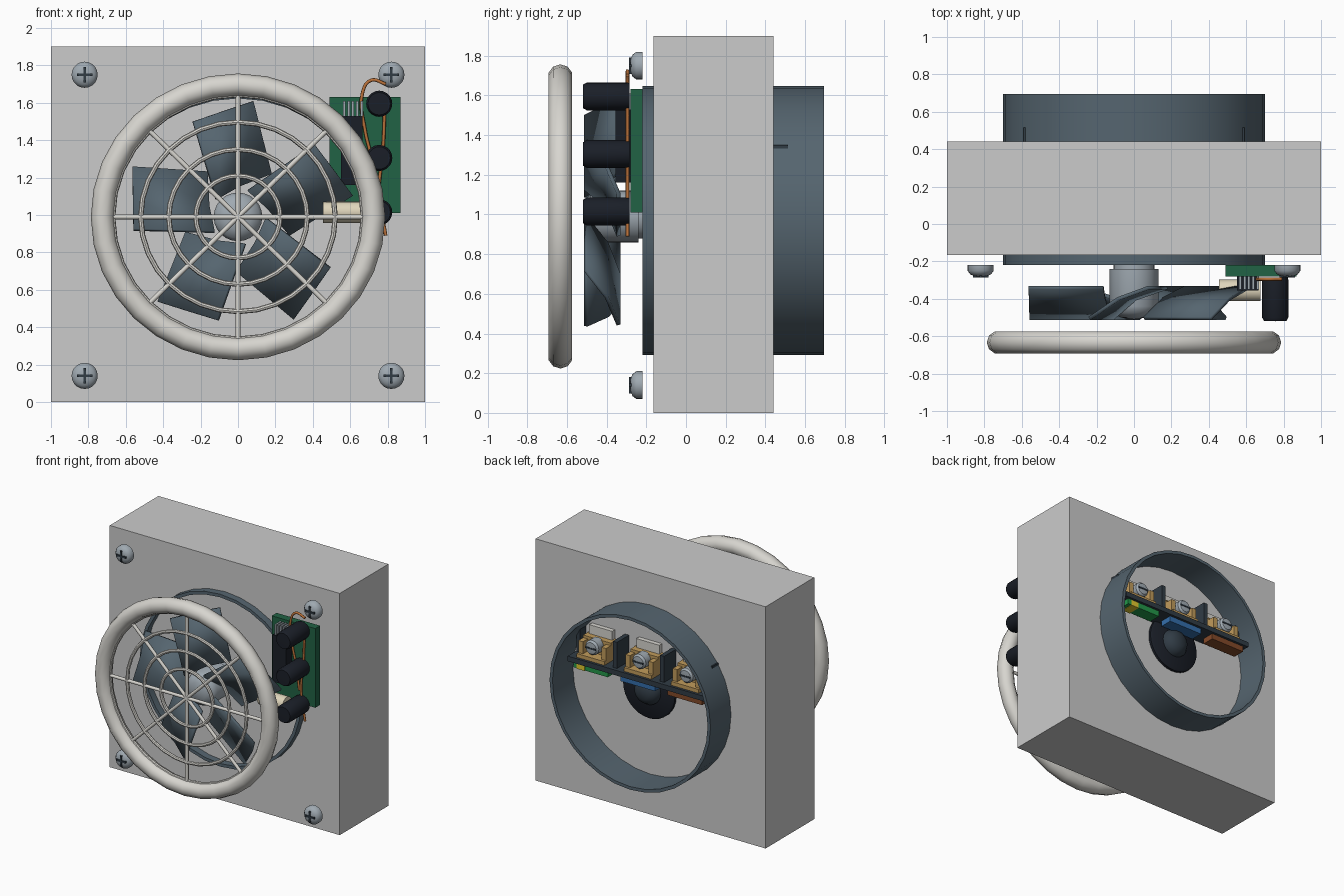
import bpy, bmesh
from math import sin, cos, pi, radians
from mathutils import Vector

if "Cube" in bpy.data.objects:
    bpy.data.objects.remove(bpy.data.objects["Cube"])


def mat(name, r, g, b):
    m = bpy.data.materials.new(name)
    m.diffuse_color = [(c / 255) ** 2.2 for c in (r, g, b)] + [1]
    m.use_nodes = True
    m.node_tree.nodes["Principled BSDF"].inputs["Base Color"].default_value = m.diffuse_color
    return m


HOUSING = mat("housing_grey", 200, 200, 196)
SLATE = mat("slate", 86, 101, 111)
DARK = mat("dark_slate", 52, 62, 71)
BLACK = mat("black_plastic", 32, 36, 44)
STEEL = mat("steel", 158, 168, 176)
WHITE = mat("off_white", 214, 212, 206)
GREEN = mat("board_green", 38, 98, 70)
COPPER = mat("copper", 184, 112, 60)
BRASS = mat("brass", 192, 154, 92)
CREAM = mat("cream", 222, 212, 186)
TAB_GREEN = mat("tab_green", 40, 150, 75)
TAB_YELLOW = mat("tab_yellow", 225, 200, 50)
TAB_BLUE = mat("tab_blue", 55, 110, 170)
TAB_BROWN = mat("tab_brown", 130, 75, 45)


def finish(name, bm, m, smooth=True):
    bmesh.ops.remove_doubles(bm, verts=bm.verts, dist=1e-5)
    bmesh.ops.recalc_face_normals(bm, faces=bm.faces)
    me = bpy.data.meshes.new(name)
    bm.to_mesh(me)
    bm.free()
    ob = bpy.data.objects.new(name, me)
    bpy.context.collection.objects.link(ob)
    me.materials.append(m)
    if smooth:
        bpy.ops.object.select_all(action='DESELECT')
        ob.select_set(True)
        bpy.context.view_layer.objects.active = ob
        bpy.ops.object.shade_smooth_by_angle(angle=radians(40))
    return ob


def box(name, x, y, z, m):
    """Box from (min, max) ranges."""
    bm = bmesh.new()
    bmesh.ops.create_cube(bm, size=1)
    for v in bm.verts:
        v.co = [r[0] if c < 0 else r[1] for c, r in zip(v.co, (x, y, z))]
    return finish(name, bm, m, False)


def lathe(name, profile, cx, cz, m, segs=24, zscale=1.0, closed=False):
    """Revolve (radius, y) points about an axis along y."""
    bm = bmesh.new()
    rings = []
    for i in range(segs):
        a = 2 * pi * i / segs
        rings.append([bm.verts.new((cx + r * cos(a), y, cz + r * sin(a) * zscale))
                      for r, y in profile])
    n = len(profile)
    for i in range(segs):
        p, q = rings[i], rings[(i + 1) % segs]
        for j in range(n if closed else n - 1):
            k = (j + 1) % n
            bm.faces.new((p[j], p[k], q[k], q[j]))
    return finish(name, bm, m)


def ring(name, R, r, y, cz, m, segs, sides):
    prof = [(R + r * cos(2 * pi * i / sides), y + r * sin(2 * pi * i / sides))
            for i in range(sides)]
    return lathe(name, prof, 0, cz, m, segs, 0.974, True)


def tube(name, pts, r, m, smooth=False):
    cu = bpy.data.curves.new(name, 'CURVE')
    cu.dimensions = '3D'
    cu.bevel_depth = r
    cu.bevel_resolution = 2
    cu.use_fill_caps = True
    cu.resolution_u = 6
    if smooth:
        s = cu.splines.new('BEZIER')
        s.bezier_points.add(len(pts) - 1)
        for b, p in zip(s.bezier_points, pts):
            b.co = p
            b.handle_left_type = b.handle_right_type = 'AUTO'
    else:
        s = cu.splines.new('POLY')
        s.points.add(len(pts) - 1)
        for b, p in zip(s.points, pts):
            b.co = (*p, 1)
    cu.materials.append(m)
    ob = bpy.data.objects.new(name, cu)
    bpy.context.collection.objects.link(ob)
    return ob


CZ = 0.99

# Housing block and the duct passing through it
box("housing", (-1, 1), (-0.165, 0.44), (0, 1.9), HOUSING)
lathe("duct", [(0.70, -0.22), (0.70, 0.695), (0.675, 0.695), (0.675, -0.22)],
      0, 0.97, SLATE, 32, 0.968, True)

# Front grille: heavy rim, thin rings, eight spokes
ring("grille_rim", 0.725, 0.062, -0.633, CZ, WHITE, 32, 10)
for i, R in enumerate((0.67, 0.52, 0.37, 0.225)):
    ring(f"grille_ring_{i}", R, 0.014, -0.633, CZ, WHITE, 32, 8)
for i in range(4):
    a = i * pi / 4
    d = Vector((cos(a), 0, sin(a) * 0.974)) * 0.69
    c = Vector((0, -0.633, CZ))
    tube(f"grille_spoke_{i}", [c - d, c + d], 0.013, WHITE)

# Fan hub with motor collar and shaft
lathe("fan_shaft", [(0, -0.15), (0.11, -0.15), (0.11, -0.25), (0, -0.25)], 0, CZ, STEEL)
lathe("fan_hub", [(0, -0.24), (0.13, -0.24), (0.13, -0.44), (0.115, -0.475),
                  (0.07, -0.50), (0, -0.51)], 0, CZ, STEEL)

# Five pitched, cambered blades: rows of (radius, across) root to tip
ROOT = [(0.11, 0.10), (0.16, -0.03), (0.20, -0.21)]
TIP = [(0.54, 0.16), (0.57, 0.0), (0.60, -0.17)]
DEPTH = [-0.505, -0.40, -0.34]
for i in range(5):
    a = radians(98.5 + 72 * i)
    bm = bmesh.new()
    rows = [[bm.verts.new((u * cos(a) - w * sin(a), y, CZ + u * sin(a) + w * cos(a)))
             for (u, w), y in zip(row, DEPTH)] for row in (ROOT, TIP)]
    for j in range(2):
        bm.faces.new((rows[0][j], rows[0][j + 1], rows[1][j + 1], rows[1][j]))
    blade = finish(f"fan_blade_{i}", bm, SLATE)
    s = blade.modifiers.new("thickness", 'SOLIDIFY')
    s.thickness = 0.02
    s.offset = 0

# Corner screws with cross recess
for x in (-0.82, 0.82):
    for z in (0.14, 1.75):
        lathe("corner_screw", [(0, -0.22), (0.07, -0.22), (0.07, -0.25), (0.055, -0.27),
                               (0.03, -0.279), (0, -0.281)], x, z, STEEL, 20)
        box("screw_cross_h", (x - 0.042, x + 0.042), (-0.287, -0.265), (z - 0.007, z + 0.007), DARK)
        box("screw_cross_v", (x - 0.007, x + 0.007), (-0.287, -0.265), (z - 0.042, z + 0.042), DARK)

# Circuit board with capacitors, chip, leads, resistor and wires
box("circuit_board", (0.49, 0.868), (-0.28, -0.22), (1.01, 1.632), GREEN)
for z in (1.595, 1.305, 1.015):
    lathe("capacitor", [(0, -0.285), (0.068, -0.285), (0.07, -0.30), (0.07, -0.50),
                        (0.06, -0.518), (0, -0.52)], 0.755, z, BLACK, 20)
box("chip", (0.55, 0.665), (-0.355, -0.28), (1.16, 1.53), BLACK)
for i in range(5):
    x = 0.562 + i * 0.023
    box("chip_lead", (x, x + 0.013), (-0.35, -0.28), (1.53, 1.61), STEEL)
bm = bmesh.new()
bmesh.ops.create_cone(bm, cap_ends=True, segments=16, radius1=0.058, radius2=0.058, depth=0.22)
for v in bm.verts:
    v.co = (0.565 + v.co.z, -0.355 + v.co.x, 1.015 + v.co.y)
finish("resistor", bm, CREAM)
tube("wire_a", [(0.79, -0.295, 1.70), (0.71, -0.295, 1.72), (0.665, -0.295, 1.65),
                (0.68, -0.295, 1.45), (0.71, -0.295, 1.32), (0.74, -0.295, 1.12)],
     0.009, COPPER, True)
tube("wire_b", [(0.785, -0.295, 1.58), (0.775, -0.295, 1.35), (0.755, -0.295, 1.12),
                (0.79, -0.295, 0.89)], 0.009, COPPER, True)

# Motor cap at the back
lathe("motor_disc", [(0, 0.42), (0.225, 0.42), (0.225, 0.46), (0.21, 0.47), (0, 0.47)],
      0, CZ, BLACK, 32)
lathe("motor_dome", [(0, 0.45), (0.11, 0.45), (0.11, 0.48), (0.085, 0.52),
                     (0.05, 0.54), (0, 0.545)], 0, CZ, DARK)

# Terminal strip: shelf, dividers, three brass clamps
box("terminal_shelf", (-0.595, 0.595), (0.43, 0.62), (1.115, 1.155), DARK)
for x in (-0.205, 0.205):
    box("terminal_divider", (x - 0.018, x + 0.018), (0.43, 0.59), (1.15, 1.36), DARK)
for x in (-0.575, 0.575):
    box("terminal_end", (x - 0.015, x + 0.015), (0.43, 0.515), (1.15, 1.35), DARK)
for x, m in ((0.41, TAB_GREEN), (0, TAB_BLUE), (-0.41, TAB_BROWN)):
    box("clamp_base", (x - 0.12, x + 0.12), (0.44, 0.60), (1.155, 1.185), BRASS)
    box("clamp_back", (x - 0.12, x + 0.12), (0.44, 0.52), (1.18, 1.30), BRASS)
    for s in (-1, 1):
        cx = x + s * 0.1
        box("clamp_side", (cx - 0.02, cx + 0.02), (0.52, 0.58), (1.18, 1.28), BRASS)
    box("marker_plate", (x - 0.1, x + 0.1), (0.44, 0.475), (1.29, 1.37), WHITE)
    lathe("clamp_screw", [(0, 0.51), (0.058, 0.51), (0.058, 0.58), (0.045, 0.595),
                          (0, 0.60)], x, 1.255, STEEL, 16)
    box("clamp_slot", (x - 0.045, x + 0.045), (0.58, 0.602), (1.249, 1.261), DARK)
    box("wire_tab", (x - 0.15, x + 0.15), (0.50, 0.60), (1.07, 1.115), m)
box("earth_stripe", (0.46, 0.53), (0.497, 0.603), (1.067, 1.113), TAB_YELLOW)
